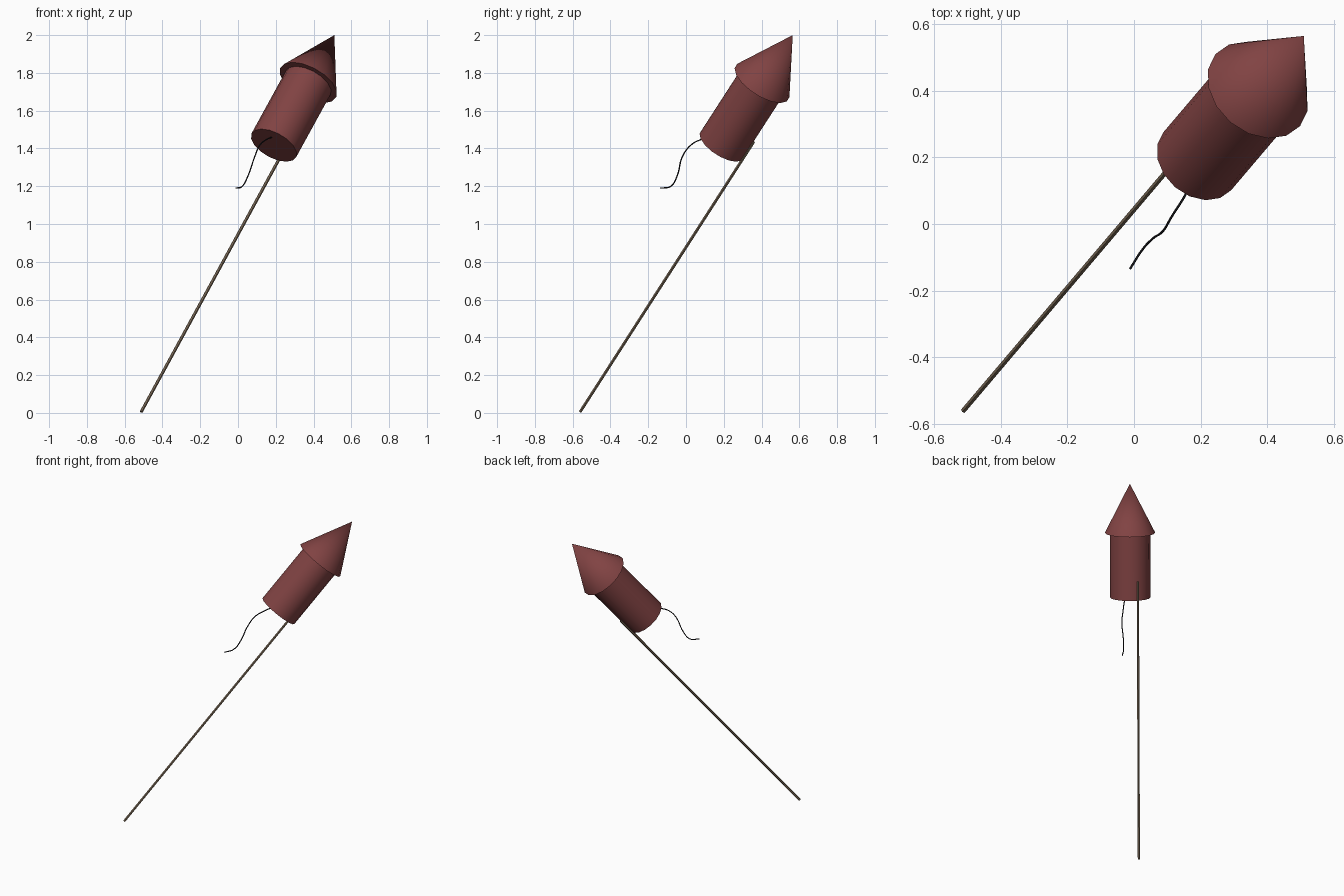
import bpy
from mathutils import Vector

if "Cube" in bpy.data.objects:
    bpy.data.objects.remove(bpy.data.objects["Cube"])


def material(name, rgb):
    m = bpy.data.materials.new(name)
    m.diffuse_color = (*rgb, 1.0)
    m.use_nodes = True
    m.node_tree.nodes["Principled BSDF"].inputs["Base Color"].default_value = m.diffuse_color
    return m


red = material("dull red", (0.22, 0.056, 0.056))
wood = material("stick wood", (0.22, 0.16, 0.105))
black = material("fuse black", (0.01, 0.01, 0.013))

TIP = Vector((0.51, 0.565, 2.0))
AXIS = Vector((0.549, 0.646, 1.0)).normalized()


def tapered(name, start, end, r1, r2, sides, mat):
    """Capped cone or cylinder running from start to end."""
    d = end - start
    bpy.ops.mesh.primitive_cone_add(
        vertices=sides, radius1=r1, radius2=r2, depth=d.length,
        location=(start + end) / 2,
        rotation=d.to_track_quat('Z', 'Y').to_euler())
    ob = bpy.context.object
    ob.name = name
    ob.data.materials.append(mat)
    bpy.ops.object.shade_smooth_by_angle(angle=0.7)
    return ob


# Powder tube and overhanging nose cone, both along the tilted axis
base = TIP - AXIS * 0.765
cone_base = TIP - AXIS * 0.33
tapered("powder_tube", base, cone_base + AXIS * 0.005, 0.134, 0.134, 16, red)
tapered("nose_cone", cone_base, TIP, 0.167, 0.0, 16, red)

# Guide stick, lying against the back of the tube
tapered("guide_stick", Vector((-0.512, -0.56, 0.006)),
        Vector((0.267, 0.358, 1.434)), 0.0085, 0.0085, 6, wood)

# Curly fuse hanging from the tube bottom
path = [(0.187, 0.15, 1.462), (0.15, 0.08, 1.447), (0.115, 0.025, 1.417),
        (0.088, -0.02, 1.355), (0.055, -0.045, 1.26),
        (0.023, -0.08, 1.2), (-0.012, -0.135, 1.19)]
curve = bpy.data.curves.new("fuse", 'CURVE')
curve.dimensions = '3D'
curve.bevel_depth = 0.0035
curve.bevel_resolution = 1
curve.use_fill_caps = True
curve.resolution_u = 6
sp = curve.splines.new('BEZIER')
sp.bezier_points.add(len(path) - 1)
for p, co in zip(sp.bezier_points, path):
    p.co = co
    p.handle_left_type = p.handle_right_type = 'AUTO'
curve.materials.append(black)
fuse = bpy.data.objects.new("fuse", curve)
bpy.context.collection.objects.link(fuse)
